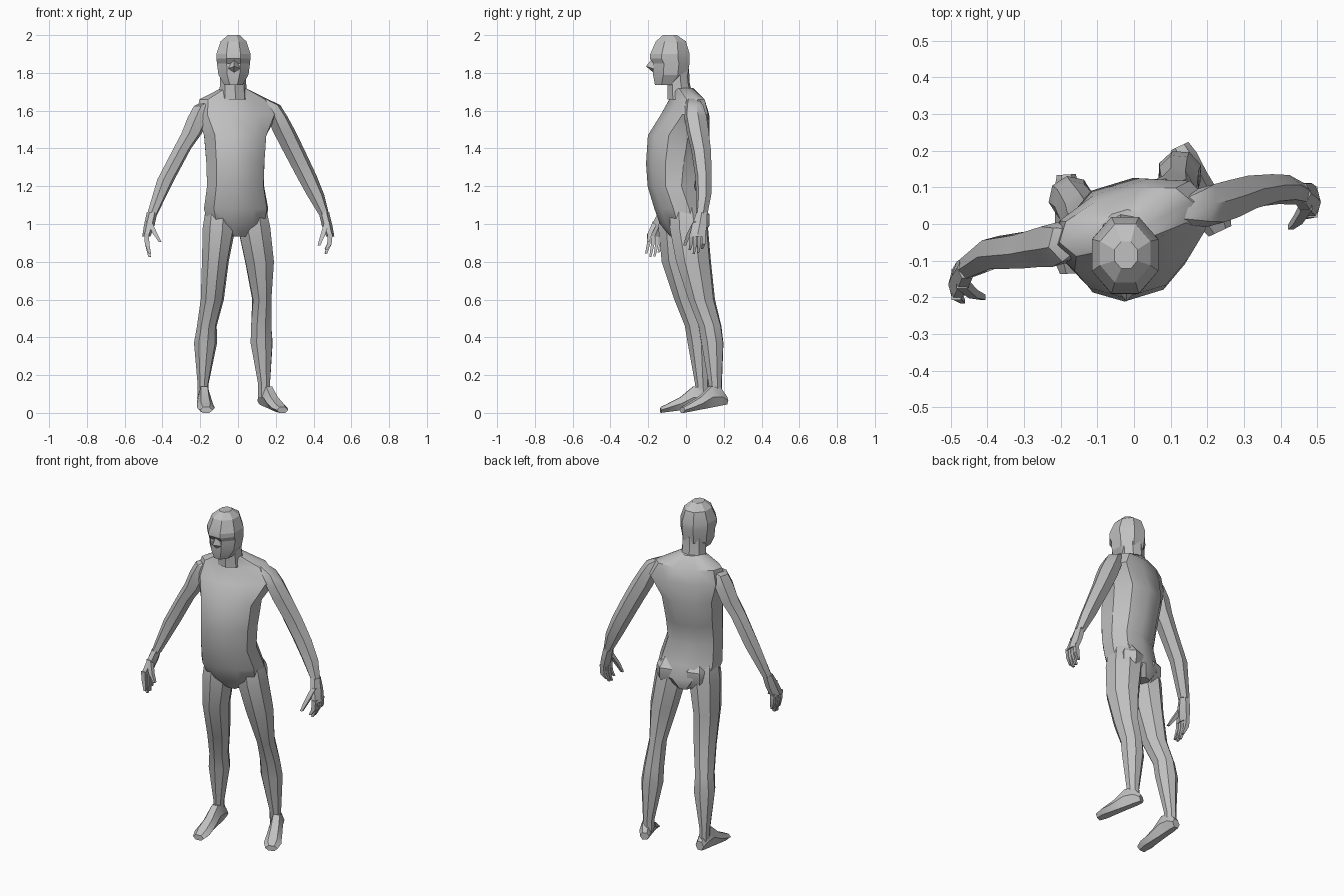
import bpy, bmesh, math
from mathutils import Vector

grey = bpy.data.materials.new("plain_grey")
grey.diffuse_color = (0.53, 0.53, 0.53, 1)


def bulge(c, power):
    return math.copysign(abs(c) ** power, c)


def tube(name, stations, sides=8, yaw=0, u=None, v=None, phase=0, angle=32, power=1):
    """Loft rings given as (x, y, z, half width, half depth)."""
    a = math.radians(yaw)
    u = u or Vector((math.cos(a), math.sin(a), 0))
    v = v or Vector((-math.sin(a), math.cos(a), 0))
    bm = bmesh.new()
    rings = []
    for x, y, z, w, d in stations:
        ring = []
        for i in range(sides):
            t = 2 * math.pi * i / sides + phase
            ring.append(bm.verts.new(Vector((x, y, z)) + u * w * bulge(math.cos(t), power)
                                     + v * d * bulge(math.sin(t), power)))
        rings.append(ring)
    for r, s in zip(rings, rings[1:]):
        for i in range(sides):
            j = (i + 1) % sides
            bm.faces.new((r[i], r[j], s[j], s[i]))
    bm.faces.new(rings[0])
    bm.faces.new(rings[-1])
    return finish(name, bm, angle)


def finish(name, bm, angle):
    bmesh.ops.recalc_face_normals(bm, faces=bm.faces)
    mesh = bpy.data.meshes.new(name)
    bm.to_mesh(mesh)
    bm.free()
    mesh.materials.append(grey)
    ob = bpy.data.objects.new(name, mesh)
    bpy.context.collection.objects.link(ob)
    bpy.ops.object.select_all(action='DESELECT')
    ob.select_set(True)
    bpy.context.view_layer.objects.active = ob
    bpy.ops.object.shade_smooth_by_angle(angle=math.radians(angle))
    return ob


# Torso, turned slightly about the vertical axis
tube("torso", [
    (-0.024, -0.02, 1.72, 0.066, 0.058),
    (-0.022, 0.005, 1.66, 0.19, 0.08),
    (-0.005, -0.005, 1.58, 0.225, 0.115),
    (-0.015, -0.038, 1.47, 0.172, 0.16),
    (-0.014, -0.06, 1.32, 0.16, 0.148),
    (-0.013, -0.07, 1.20, 0.158, 0.128),
    (-0.01, -0.035, 1.08, 0.178, 0.125),
    (-0.008, -0.012, 1.00, 0.16, 0.12),
    (-0.01, 0.0, 0.935, 0.05, 0.085)], sides=10, yaw=17, power=0.9)

# Buttocks
for side, x, y in (("right", -0.085, 0.022), ("left", 0.07, 0.06)):
    tube(side + "_buttock", [
        (x, y - 0.02, 1.12, 0.03, 0.025), (x, y, 1.05, 0.07, 0.066),
        (x, y, 0.99, 0.072, 0.064), (x, y - 0.02, 0.92, 0.04, 0.04)], sides=6, yaw=17)

# Neck and head
tube("neck", [
    (-0.024, -0.045, 1.82, 0.07, 0.062),
    (-0.026, -0.04, 1.75, 0.07, 0.06),
    (-0.026, -0.03, 1.66, 0.076, 0.07)], sides=8, yaw=10)
tube("head", [
    (-0.022, -0.085, 2.00, 0.034, 0.04),
    (-0.024, -0.08, 1.967, 0.074, 0.086),
    (-0.024, -0.085, 1.90, 0.098, 0.113),
    (-0.024, -0.086, 1.875, 0.097, 0.114),
    (-0.024, -0.077, 1.85, 0.095, 0.103),
    (-0.024, -0.082, 1.79, 0.086, 0.1),
    (-0.024, -0.105, 1.735, 0.052, 0.064)], sides=8, phase=math.pi / 8, angle=20)

# Nose: ridge wedge with a broad base
bm = bmesh.new()
tip = bm.verts.new((-0.02, -0.212, 1.835))
base = [bm.verts.new(p) for p in ((-0.02, -0.172, 1.885), (-0.058, -0.165, 1.82),
                                  (-0.02, -0.165, 1.795), (0.018, -0.165, 1.82))]
for i in range(4):
    bm.faces.new((tip, base[i], base[(i + 1) % 4]))
bm.faces.new(base)
finish("nose", bm, 20)

# Legs, tapering up into the hips
tube("right_leg", [
    (-0.08, -0.05, 1.20, 0.045, 0.05),
    (-0.095, -0.045, 1.08, 0.078, 0.092),
    (-0.1, -0.04, 0.98, 0.088, 0.108),
    (-0.12, -0.03, 0.80, 0.072, 0.1),
    (-0.136, 0.012, 0.60, 0.062, 0.075),
    (-0.165, 0.057, 0.46, 0.053, 0.064),
    (-0.172, 0.07, 0.37, 0.062, 0.062),
    (-0.185, 0.085, 0.15, 0.029, 0.037),
    (-0.185, 0.09, 0.07, 0.029, 0.037)], sides=8, yaw=10)
tube("left_leg", [
    (0.06, -0.01, 1.20, 0.045, 0.05),
    (0.075, 0.005, 1.08, 0.08, 0.092),
    (0.085, 0.015, 0.98, 0.09, 0.108),
    (0.114, 0.04, 0.80, 0.079, 0.098),
    (0.126, 0.083, 0.60, 0.049, 0.075),
    (0.123, 0.127, 0.46, 0.057, 0.064),
    (0.125, 0.14, 0.37, 0.062, 0.062),
    (0.138, 0.155, 0.15, 0.033, 0.037),
    (0.138, 0.16, 0.08, 0.033, 0.037)], sides=8, yaw=20)


# Feet: lofted from heel to toe along the ground
def foot(name, heel, toe, lift):
    heel, toe = Vector(heel), Vector(toe)
    along = (toe - heel).normalized()
    across = Vector((-along.y, along.x, 0))
    stations = []
    for t, w, top in ((0, 0.026, 0.085), (0.14, 0.034, 0.13), (0.36, 0.036, 0.14),
                      (0.6, 0.042, 0.085), (0.85, 0.048, 0.05), (1, 0.034, 0.03)):
        p = heel.lerp(toe, t)
        low = lift * (1 - t)
        h = (top - low) / 2
        stations.append((p.x, p.y, low + h, w, h / math.sin(math.pi / 3)))
    tube(name, stations, sides=6, u=across, v=Vector((0, 0, 1)))


foot("right_foot", (-0.185, 0.135, 0), (-0.168, -0.135, 0), 0.035)
foot("left_foot", (0.125, 0.213, 0), (0.235, -0.02, 0), 0.045)

# Arms, starting inside the shoulders
tube("right_arm", [
    (-0.14, -0.035, 1.655, 0.03, 0.03),
    (-0.182, -0.05, 1.625, 0.053, 0.055),
    (-0.212, -0.055, 1.56, 0.058, 0.066),
    (-0.245, -0.06, 1.48, 0.056, 0.06),
    (-0.295, -0.07, 1.40, 0.048, 0.054),
    (-0.382, -0.078, 1.235, 0.047, 0.047),
    (-0.455, -0.12, 1.05, 0.028, 0.032)], sides=6, yaw=15)
tube("left_arm", [
    (0.12, 0.035, 1.665, 0.03, 0.03),
    (0.172, 0.042, 1.63, 0.053, 0.05),
    (0.207, 0.05, 1.57, 0.056, 0.062),
    (0.245, 0.062, 1.49, 0.062, 0.06),
    (0.295, 0.08, 1.39, 0.06, 0.053),
    (0.36, 0.092, 1.26, 0.056, 0.044),
    (0.41, 0.094, 1.155, 0.048, 0.04),
    (0.455, 0.083, 1.05, 0.028, 0.032)], sides=6, yaw=15)


# Hands: palm, four curled fingers and a thumb; s is the side of the body
def hand(side, s, wrist, knuckle, tip, thumb):
    wx, wy, wz = wrist
    kx, ky, kz = knuckle
    tx, ty, tz = tip
    tube(side + "_palm", [
        (wx, wy, wz + 0.01, 0.028, 0.032),
        ((wx + kx) / 2, (wy + ky) / 2, (wz + kz) / 2, 0.028, 0.046),
        (kx, ky, kz, 0.022, 0.048)], sides=6)
    for i, drop in enumerate((0.012, -0.008, -0.004, 0.018)):
        off = (i - 1.5) * 0.022
        tube(f"{side}_finger_{i + 1}", [
            (kx, ky + off, kz + 0.015, 0.018, 0.013),
            (kx - s * 0.004, ky + off, kz - 0.04, 0.017, 0.013),
            (tx, ty + off, tz + drop, 0.009, 0.008)], sides=4, phase=math.pi / 4)
    hx, hy, hz = thumb
    bx, by, bz = (wx + kx) / 2, (wy + ky) / 2 - 0.02, (wz + kz) / 2
    tube(side + "_thumb", [
        (bx, by, bz + 0.02, 0.02, 0.02),
        ((bx + hx) / 2 - s * 0.002, (by + hy) / 2 - 0.01, (bz + hz) / 2, 0.017, 0.016),
        (hx, hy, hz, 0.01, 0.01)], sides=4, phase=math.pi / 4)


hand("right", -1, (-0.455, -0.12, 1.05), (-0.485, -0.165, 0.935),
     (-0.468, -0.178, 0.832), (-0.412, -0.2, 0.905))
hand("left", 1, (0.455, 0.083, 1.05), (0.488, 0.06, 0.935),
     (0.465, 0.052, 0.85), (0.428, -0.008, 0.885))
